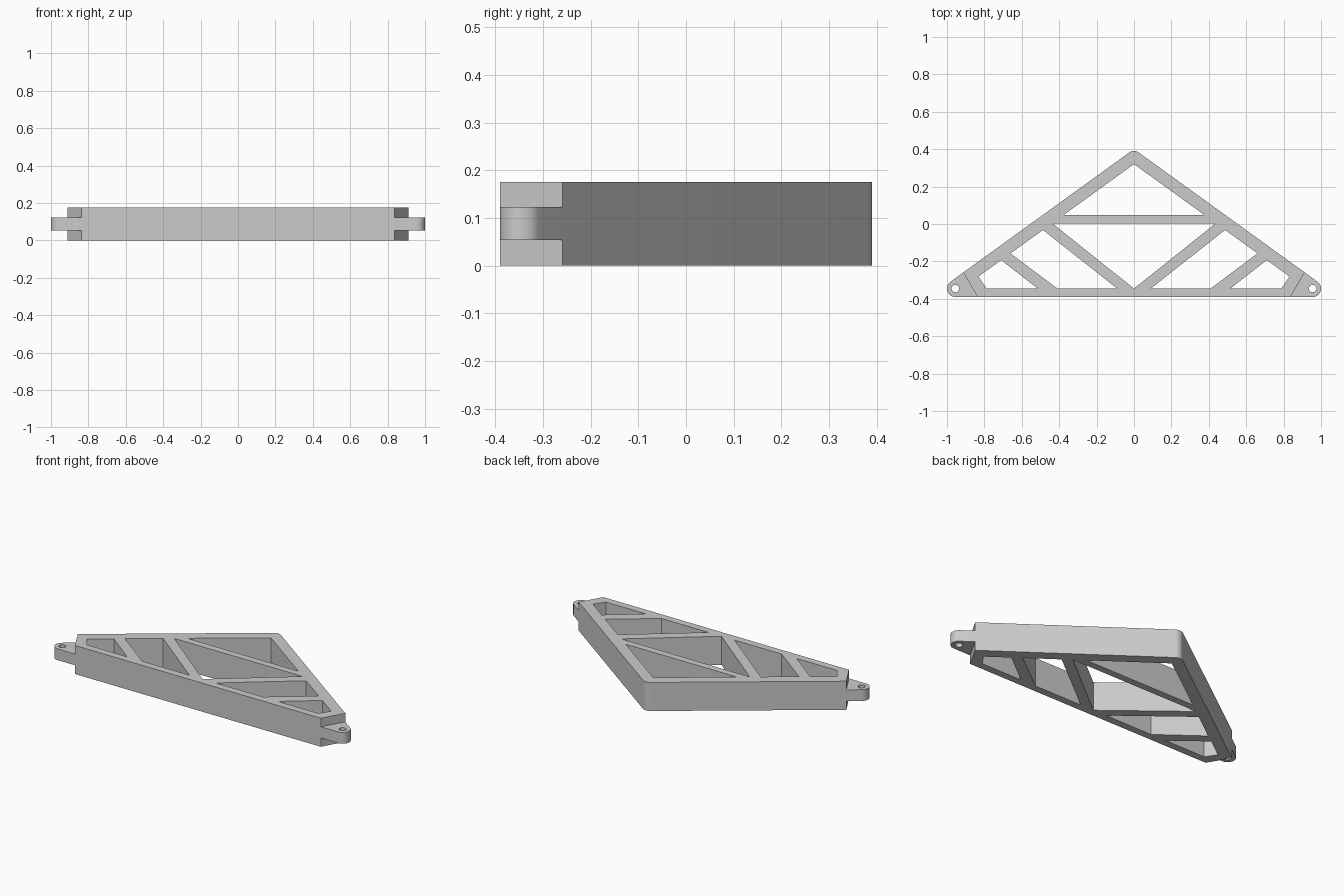
import bpy, bmesh
from math import radians, cos, sin, atan2, degrees, pi

if "Cube" in bpy.data.objects:
    bpy.data.objects.remove(bpy.data.objects["Cube"])

HEIGHT = 0.176
RADIUS = 0.045
PIN_X, PIN_Y, APEX_Y = 0.955, -0.345, 0.345

grey = bpy.data.materials.new("light_grey")
grey.use_nodes = True
grey.diffuse_color = (0.6, 0.6, 0.6, 1)
grey.node_tree.nodes["Principled BSDF"].inputs["Base Color"].default_value = (0.6, 0.6, 0.6, 1)


def arc(cx, cy, r, start, end, steps):
    """Points along a circular arc, angles in degrees."""
    angles = [radians(start + (end - start) * i / steps) for i in range(steps + 1)]
    return [(cx + r * cos(a), cy + r * sin(a)) for a in angles]


def mirror(loop):
    return [(-x, y) for x, y in loop]


def plate(name, loops, z0, z1):
    """Extrude a flat region bounded by loops (outline first, then openings)."""
    bm = bmesh.new()
    for loop in loops:
        verts = [bm.verts.new((x, y, z0)) for x, y in loop]
        for a, b in zip(verts, verts[1:] + verts[:1]):
            bm.edges.new((a, b))
    bmesh.ops.triangle_fill(bm, edges=bm.edges[:], use_beauty=True)
    result = bmesh.ops.extrude_face_region(bm, geom=bm.faces[:], use_keep_orig=True)
    top = [g for g in result["geom"] if isinstance(g, bmesh.types.BMVert)]
    bmesh.ops.translate(bm, verts=top, vec=(0, 0, z1 - z0))
    bmesh.ops.recalc_face_normals(bm, faces=bm.faces[:])
    mesh = bpy.data.meshes.new(name)
    bm.to_mesh(mesh)
    bm.free()
    mesh.materials.append(grey)
    obj = bpy.data.objects.new(name, mesh)
    bpy.context.collection.objects.link(obj)
    return obj


# Rounded triangular outline
tilt = degrees(atan2(APEX_Y - PIN_Y, PIN_X))
outline = (arc(PIN_X, PIN_Y, RADIUS, -90, 90 - tilt, 20)
           + arc(0, APEX_Y, RADIUS, 90 - tilt, 90 + tilt, 14)
           + arc(-PIN_X, PIN_Y, RADIUS, 90 + tilt, 270, 20))

# Openings between the struts
upper_bay = [(0, 0.32), (-0.378, 0.047), (0.378, 0.047)]
middle_bay = [(-0.437, 0.004), (0, -0.345), (0.437, 0.004)]
side_bay = [(0.487, -0.032), (0.09, -0.345), (0.41, -0.345), (0.66, -0.157)]
end_bay = [(0.71, -0.193), (0.515, -0.345), (0.788, -0.345), (0.831, -0.281)]
pin_hole = arc(PIN_X, PIN_Y, 0.02, 0, 345, 23)

openings = [upper_bay, middle_bay]
for bay in (side_bay, end_bay, pin_hole):
    openings += [bay, mirror(bay)]

frame = plate("truss_frame", [outline] + openings, 0, HEIGHT)

# Trim both ends to leave thin mounting lugs at mid height
lug_trim = [(0.945, -0.2), (0.803, -0.45), (1.1, -0.45), (1.1, -0.2)]
bpy.context.view_layer.objects.active = frame
for loop in (lug_trim, mirror(lug_trim)):
    for z0, z1 in ((-0.1, 0.054), (0.123, 0.3)):
        cutter = plate("lug_cutter", [loop], z0, z1)
        cutter.hide_render = True
        cut = frame.modifiers.new("lug_trim", "BOOLEAN")
        cut.operation = "DIFFERENCE"
        cut.solver = "EXACT"
        cut.object = cutter
        bpy.ops.object.modifier_apply(modifier=cut.name)
        bpy.data.objects.remove(cutter)

# Smooth rounded corners, crisp edges elsewhere
bpy.ops.object.select_all(action="DESELECT")
frame.select_set(True)
bpy.ops.object.shade_smooth_by_angle(angle=radians(30))
